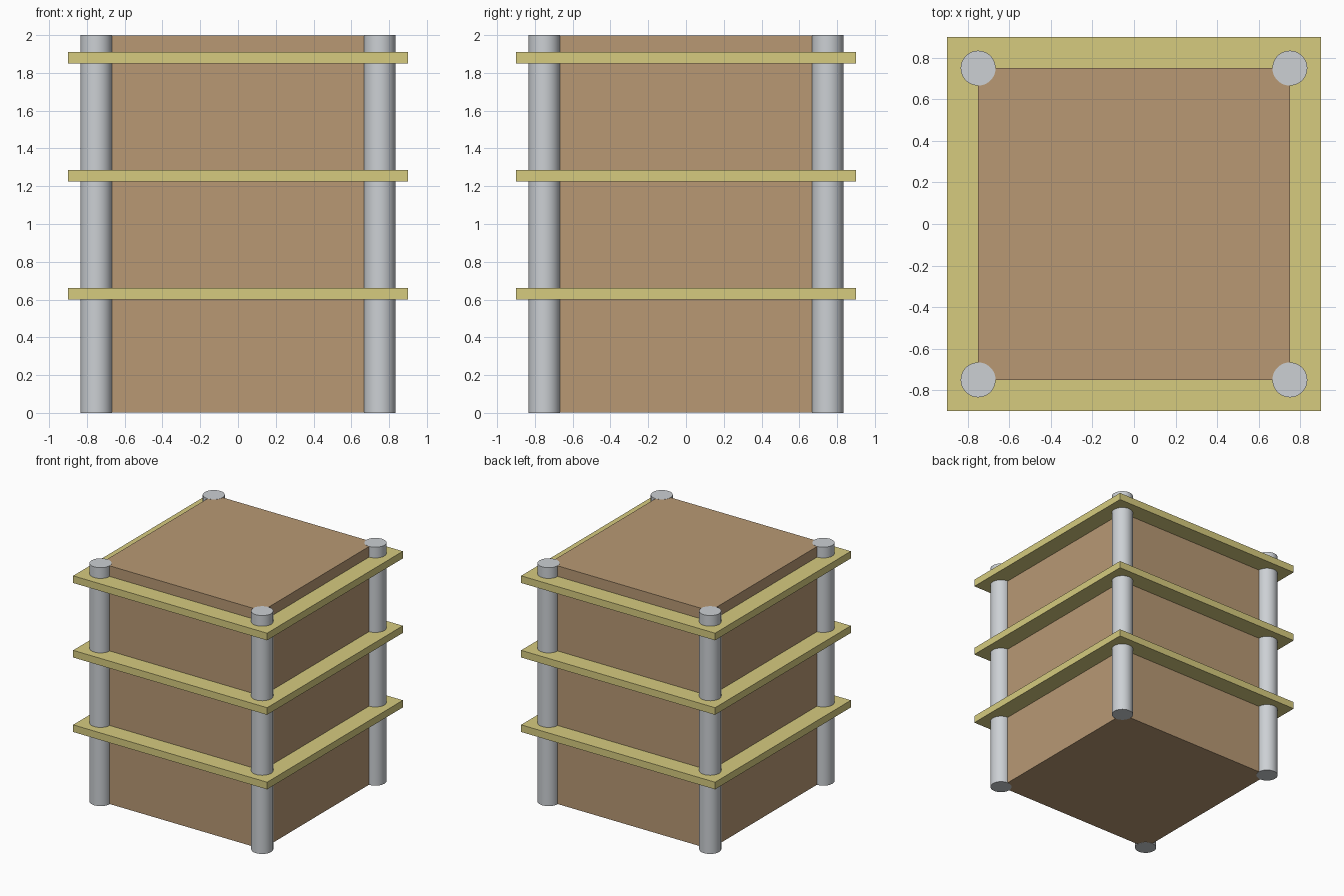
import bpy

cube = bpy.data.objects.get("Cube")
if cube:
    bpy.data.objects.remove(cube, do_unlink=True)


def linear(c):
    c /= 255
    return c / 12.92 if c <= 0.04045 else ((c + 0.055) / 1.055) ** 2.4


def material(name, rgb):
    colour = (*[linear(c) for c in rgb], 1)
    mat = bpy.data.materials.new(name)
    mat.use_nodes = True
    mat.diffuse_color = colour
    mat.node_tree.nodes["Principled BSDF"].inputs["Base Color"].default_value = colour
    return mat


def finish(name, mat):
    obj = bpy.context.object
    obj.name = name
    obj.data.materials.append(mat)
    return obj


def box(name, half, bottom, top, mat):
    bpy.ops.mesh.primitive_cube_add(size=2, location=(0, 0, (bottom + top) / 2))
    bpy.context.object.scale = (half, half, (top - bottom) / 2)
    bpy.ops.object.transform_apply(location=False, rotation=False, scale=True)
    return finish(name, mat)


brown = material("brown body", (184, 153, 116))
yellow = material("pale yellow shelf", (214, 203, 127))
grey = material("light grey post", (204, 208, 212))

# Main body, a hair shorter than the posts so their end caps stay clean
box("body", 0.75, 0.001, 1.999, brown)

# Three square shelves around the body
for name, bottom in (("lower_shelf", 0.6), ("middle_shelf", 1.225), ("upper_shelf", 1.85)):
    box(name, 0.9, bottom, bottom + 0.06, yellow)

# Round posts on the four corners
for side, x in (("left", 0.75), ("right", -0.75)):
    for end, y in (("front", -0.75), ("back", 0.75)):
        bpy.ops.mesh.primitive_cylinder_add(vertices=48, radius=0.084, depth=2, location=(x, y, 1))
        finish(f"{end}_{side}_post", grey)
        bpy.ops.object.shade_smooth_by_angle()
